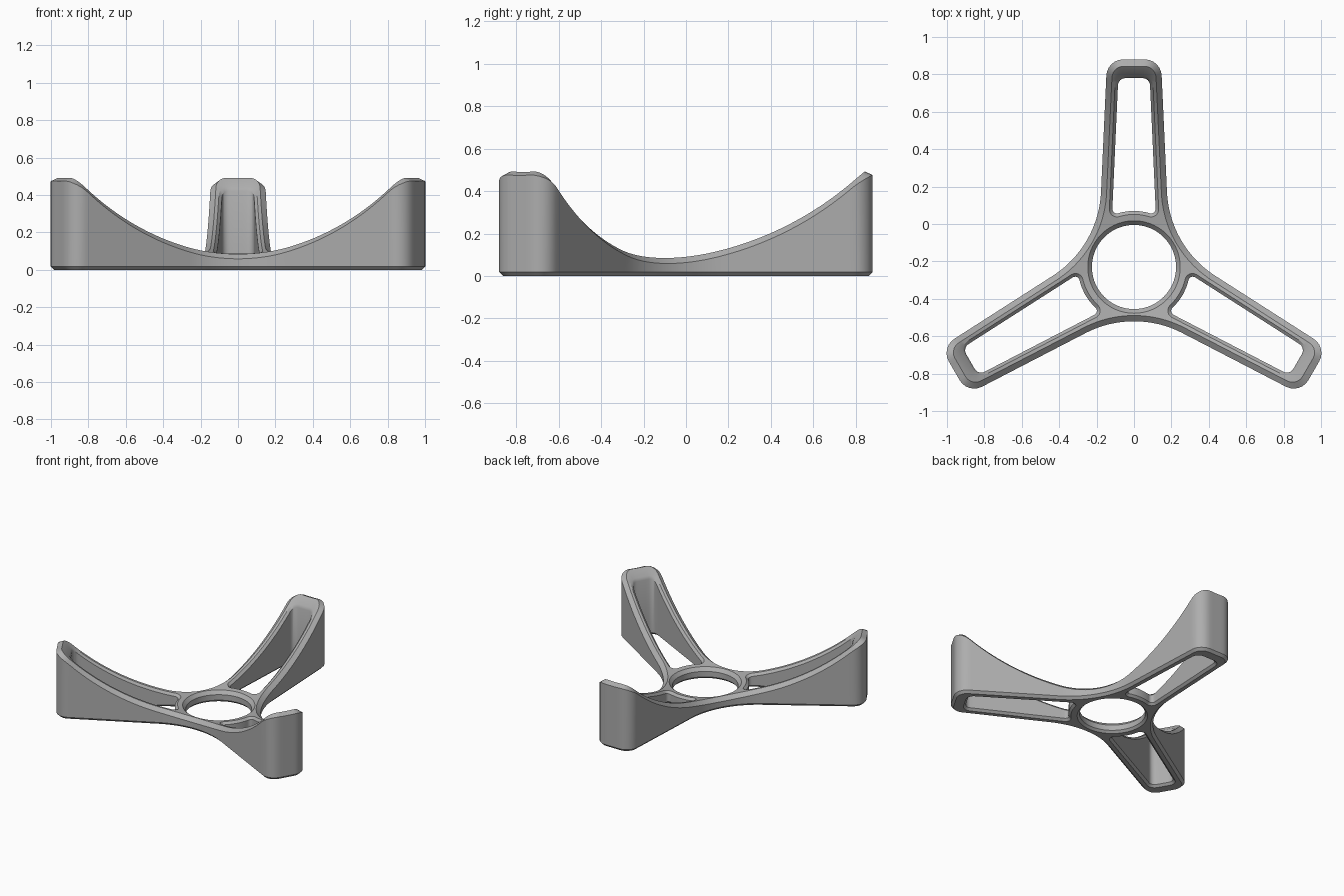
import bpy, bmesh
from math import radians, sin, cos, tan, pi, atan2, sqrt, acos
from mathutils import Vector

if "Cube" in bpy.data.objects:
    bpy.data.objects.remove(bpy.data.objects["Cube"])

CENTRE = Vector((0, -0.23))      # hub axis
BOWL_R, BOWL_Z = 1.56, 0.063     # spherical seat radius and lowest point
TIP, TIP_HALF = 1.11, 0.144      # arm length and half width at the tip
STEP = 0.025


def polar(r, deg):
    return Vector((r * cos(radians(deg)), r * sin(radians(deg))))


def on_arm(u, v, deg):
    """Point u along the arm and v to its left."""
    return polar(u, deg) + polar(v, deg + 90)


def bowl(p):
    return BOWL_Z + BOWL_R - sqrt(BOWL_R ** 2 - p.length_squared)


def rounded(corners):
    """Closed outline from (point, fillet radius) pairs, evenly subdivided."""
    path = []
    for i, (p, r) in enumerate(corners):
        if r == 0:
            path.append(p)
            continue
        a = (corners[i - 1][0] - p).normalized()
        b = (corners[(i + 1) % len(corners)][0] - p).normalized()
        half = acos(a.dot(b)) / 2
        t = r / tan(half)
        c = p + (a + b).normalized() * (r / sin(half))
        s, e = p + a * t - c, p + b * t - c
        sweep = atan2(s.x * e.y - s.y * e.x, s.dot(e))
        start = atan2(s.y, s.x)
        n = max(6, int(r * abs(sweep) / STEP))
        for k in range(n + 1):
            ang = start + sweep * k / n
            path.append(c + Vector((cos(ang), sin(ang))) * r)
    dense = []
    for i, p in enumerate(path):
        q = path[(i + 1) % len(path)]
        n = max(1, round((q - p).length / STEP))
        dense += [p.lerp(q, k / n) for k in range(n)]
    return dense


def oriented(path, ccw):
    area = sum(p.x * q.y - p.y * q.x for p, q in zip(path, path[1:] + path[:1]))
    return path if (area > 0) == ccw else path[::-1]


def ring(bm, verts):
    return [bm.edges.get((a, b)) or bm.edges.new((a, b))
            for a, b in zip(verts, verts[1:] + verts[:1])]


def add_wall(bm, path, width, foot):
    """Bevelled wall along an outline; returns its bottom and crest verts and crest heights."""
    rows, heights = [[], [], [], []], []
    for i, p in enumerate(path):
        d1 = (p - path[i - 1]).normalized()
        d2 = (path[(i + 1) % len(path)] - p).normalized()
        d = (d1 + d2).normalized()
        out = Vector((d.y, -d.x))
        # Constant bevel width, whatever the angle between wall and bowl
        slope = p.dot(out) / sqrt(BOWL_R ** 2 - p.length_squared)
        run = sqrt(1 + slope ** 2)
        drop = width / (2 * sin(acos(slope / run) / 2))
        crest = p - out * (drop / run)
        spots = ((p - out * foot, 0), (p, foot), (p, bowl(p) - drop), (crest, 1))
        for row, (q, z) in zip(rows, spots):
            q = q + CENTRE
            row.append(bm.verts.new((q.x, q.y, z)))
        heights.append(bowl(crest))
    for low, high in zip(rows, rows[1:]):
        for i in range(len(path)):
            bm.faces.new((low[i - 1], low[i], high[i], high[i - 1]))
    return rows[0], rows[3], heights


# Outer outline: three tapered arms with broad fillets between them
arms = (90, 210, 330)
outer = []
for a in arms:
    outer += [(on_arm(TIP, -TIP_HALF, a), 0.09), (on_arm(TIP, TIP_HALF, a), 0.09),
              (polar(0.219, a + 60), 0.563)]
walls = [(oriented(rounded(outer), True), 0.04, 0.018)]

# Round hub opening
hub = [polar(0.225, k * 5) for k in range(72)]
walls.append((oriented(hub, False), 0.034, 0.016))

# Long slot through each arm, its inner end following the hub
for a in arms:
    slot = [(on_arm(1.01, -0.084, a), 0.04), (on_arm(1.01, 0.084, a), 0.04),
            (polar(0.3, a + 23), 0.024)]
    slot += [(polar(0.3, a + k), 0) for k in (14, 7, 0, -7, -14)]
    slot.append((polar(0.3, a - 23), 0.024))
    walls.append((oriented(rounded(slot), False), 0.024, 0.016))

# Walls, then flat underside and bowl-shaped rim
bm = bmesh.new()
bottom_edges, crest_edges, lift = [], [], []
for path, width, foot in walls:
    bottom, crest, heights = add_wall(bm, path, width, foot)
    bottom_edges += ring(bm, bottom)
    crest_edges += ring(bm, crest)
    lift += zip(crest, heights)
for edges in (bottom_edges, crest_edges):
    bmesh.ops.triangle_fill(bm, use_beauty=True, use_dissolve=False,
                            edges=edges, normal=(0, 0, 1))
for v, z in lift:
    v.co.z = z
bmesh.ops.recalc_face_normals(bm, faces=bm.faces)

mesh = bpy.data.meshes.new("three_arm_stand")
bm.to_mesh(mesh)
bm.free()
stand = bpy.data.objects.new("three_arm_stand", mesh)
bpy.context.collection.objects.link(stand)

# Plain grey material
grey = bpy.data.materials.new("plain_grey")
grey.use_nodes = True
colour = (0.42, 0.42, 0.42, 1)
grey.diffuse_color = colour
grey.node_tree.nodes["Principled BSDF"].inputs["Base Color"].default_value = colour
mesh.materials.append(grey)

bpy.ops.object.select_all(action="DESELECT")
stand.select_set(True)
bpy.context.view_layer.objects.active = stand
bpy.ops.object.shade_smooth_by_angle(angle=radians(30))
